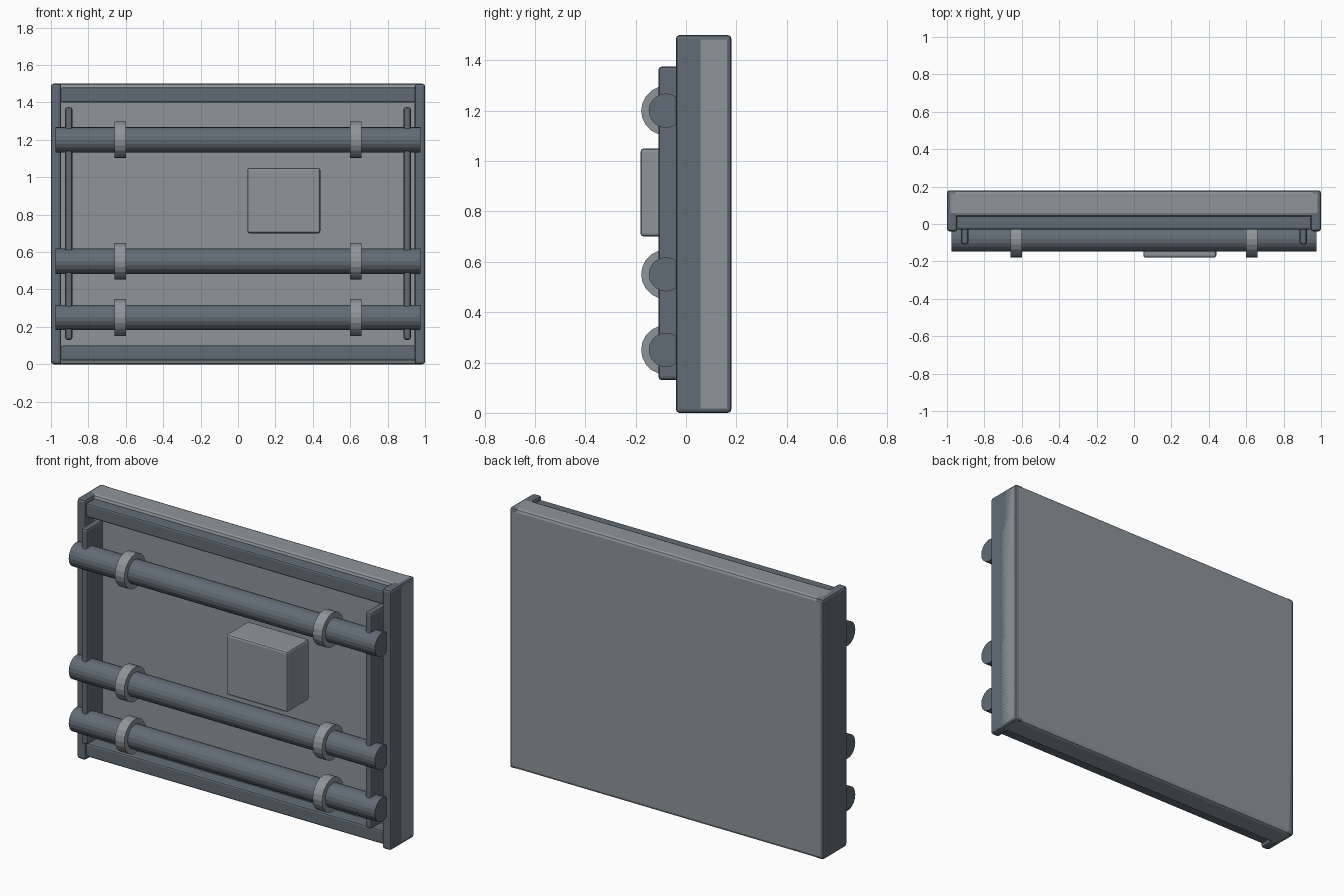
import bpy
import math

if "Cube" in bpy.data.objects:
    bpy.data.objects.remove(bpy.data.objects["Cube"])


def material(name, colour):
    m = bpy.data.materials.new(name)
    m.diffuse_color = (*colour, 1)
    m.use_nodes = True
    m.node_tree.nodes["Principled BSDF"].inputs["Base Color"].default_value = m.diffuse_color
    return m


dark = material("dark_steel", (0.12, 0.15, 0.18))
light = material("light_steel", (0.27, 0.30, 0.32))


def box(name, x, y, z, mat, bevel):
    """Bevelled box from (min, max) ranges."""
    bpy.ops.mesh.primitive_cube_add(size=1, location=[sum(r) / 2 for r in (x, y, z)])
    ob = bpy.context.object
    ob.name = name
    ob.scale = [r[1] - r[0] for r in (x, y, z)]
    bpy.ops.object.transform_apply(location=False, rotation=False, scale=True)
    mod = ob.modifiers.new("Bevel", 'BEVEL')
    mod.width = bevel
    mod.segments = 2
    ob.data.materials.append(mat)


def rod(name, x, z, radius, length, sides, mat):
    """Cylinder lying along x at the pipe depth."""
    bpy.ops.mesh.primitive_cylinder_add(vertices=sides, radius=radius, depth=length,
                                        location=(x, -0.08, z),
                                        rotation=(0, math.pi / 2, 0))
    ob = bpy.context.object
    ob.name = name
    ob.data.materials.append(mat)


# Back panel
box("back_panel", (-1, 1), (0.04, 0.18), (0, 1.5), light, 0.018)

# Frame posts and the upright pipe supports, on both sides
for side, label in ((-1, "left"), (1, "right")):
    box(label + "_post", sorted((side * 0.945, side)), (-0.04, 0.18), (0, 1.5), dark, 0.014)
    box(label + "_support", sorted((side * 0.885, side * 0.925)), (-0.11, 0.04),
        (0.13, 1.375), dark, 0.014)

# Frame rails
box("bottom_rail", (-0.95, 0.95), (-0.03, 0.06), (0.02, 0.10), dark, 0.01)
box("top_rail", (-0.95, 0.95), (-0.03, 0.06), (1.40, 1.48), dark, 0.01)

# Horizontal pipes with two clamps each
for i, z in enumerate((0.25, 0.55, 1.2), 1):
    rod(f"pipe_{i}", 0, z, 0.068, 1.95, 20, dark)
    for side, label in ((-1, "left"), (1, "right")):
        rod(f"pipe_{i}_{label}_clamp", side * 0.63, z, 0.098, 0.06, 20, light)

# Control box
box("control_box", (0.05, 0.44), (-0.18, 0.02), (0.70, 1.05), light, 0.012)
